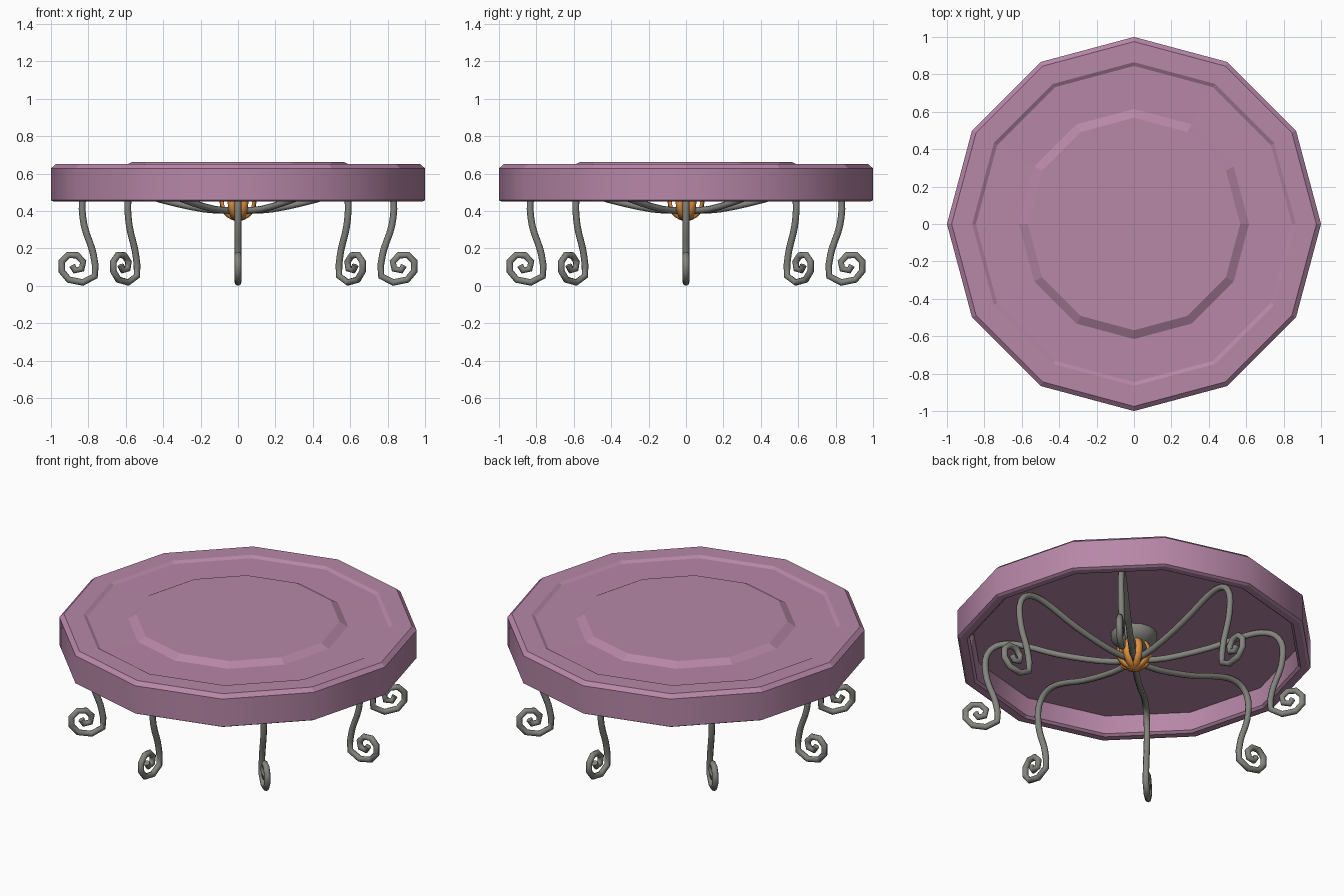
import bpy, bmesh, math
from mathutils import Vector

if "Cube" in bpy.data.objects:
    bpy.data.objects.remove(bpy.data.objects["Cube"])


def material(name, rgb):
    m = bpy.data.materials.new(name)
    m.diffuse_color = (*rgb, 1)
    m.use_nodes = True
    m.node_tree.nodes["Principled BSDF"].inputs["Base Color"].default_value = m.diffuse_color
    return m


MAUVE = material("mauve", (0.475, 0.242, 0.39))
IRON = material("iron grey", (0.23, 0.23, 0.21))
AMBER = material("amber", (0.74, 0.28, 0.05))


def finish(name, bm, mat):
    bmesh.ops.recalc_face_normals(bm, faces=bm.faces)
    me = bpy.data.meshes.new(name)
    bm.to_mesh(me)
    bm.free()
    me.materials.append(mat)
    ob = bpy.data.objects.new(name, me)
    bpy.context.collection.objects.link(ob)
    return ob


def lathe(name, profile, sides, mat, crisp):
    """Revolve (r, z) points about z; crisp keeps every ring edge hard."""
    bm = bmesh.new()
    rings = []
    for r, z in profile:
        if r == 0:
            rings.append([bm.verts.new((0, 0, z))] * sides)
        else:
            rings.append([bm.verts.new((r * math.cos(math.tau * i / sides),
                                        r * math.sin(math.tau * i / sides), z))
                          for i in range(sides)])
    for a, b in zip(rings, rings[1:]):
        for i in range(sides):
            j = (i + 1) % sides
            f = bm.faces.new(list(dict.fromkeys((a[i], a[j], b[j], b[i]))))
            f.smooth = True
    if crisp:
        bm.normal_update()
        for e in bm.edges:
            if abs(e.verts[0].co.z - e.verts[1].co.z) < 1e-6:
                e.smooth = False
        for f in bm.faces:
            f.smooth = abs(f.normal.z) < 0.3
    return finish(name, bm, mat)


def spline(pts, steps):
    """Catmull-Rom resampling of 2D points."""
    p = [Vector(q) for q in pts]
    p = [2 * p[0] - p[1]] + p + [2 * p[-1] - p[-2]]
    out = []
    for i in range(1, len(p) - 2):
        a, b, c, d = p[i - 1:i + 3]
        for k in range(steps):
            t = k / steps
            out.append(0.5 * (2 * b + (c - a) * t + (2 * a - 5 * b + 4 * c - d) * t * t
                              + (3 * b - a - 3 * c + d) * t ** 3))
    return out + [p[-2]]


def planar_tube(name, path, angle, wide, thick, sides, mat):
    """Sweep an elliptical section along an (r, z) path in the plane at angle."""
    bm = bmesh.new()
    out = Vector((math.cos(angle), math.sin(angle), 0))
    side = Vector((-math.sin(angle), math.cos(angle), 0))
    up = Vector((0, 0, 1))
    rings = []
    for i, p in enumerate(path):
        t = (path[min(i + 1, len(path) - 1)] - path[max(i - 1, 0)]).normalized()
        n = out * -t.y + up * t.x
        rings.append([bm.verts.new(out * p.x + up * p.y
                                   + n * thick * math.cos(math.tau * k / sides)
                                   + side * wide * math.sin(math.tau * k / sides))
                      for k in range(sides)])
    for a, b in zip(rings, rings[1:]):
        for k in range(sides):
            j = (k + 1) % sides
            bm.faces.new((a[k], a[j], b[j], b[k])).smooth = True
    bm.faces.new(rings[0])
    bm.faces.new(rings[-1])
    return finish(name, bm, mat)


# Twelve-sided hollow table top with a sunken ring and raised centre
lathe("table_top", [(0, 0.662), (0.568, 0.662), (0.615, 0.636), (0.845, 0.638),
                    (0.865, 0.650), (0.975, 0.650), (1, 0.628), (1, 0.458),
                    (0.985, 0.45), (0.945, 0.45), (0.93, 0.462), (0.92, 0.57), (0, 0.57)],
      12, MAUVE, True)

# Eight scrolled legs meeting under the centre
arm = spline([(0, 0.402), (0.18, 0.41), (0.42, 0.463), (0.60, 0.525), (0.71, 0.547),
              (0.79, 0.525), (0.832, 0.45), (0.822, 0.32), (0.78, 0.195), (0.763, 0.11)], 3)
scroll = [Vector(q) for q in [(0.765, 0.052), (0.83, 0.018), (0.905, 0.033), (0.942, 0.078),
                              (0.942, 0.13), (0.907, 0.165), (0.86, 0.163), (0.828, 0.128),
                              (0.836, 0.09), (0.872, 0.083), (0.887, 0.11)]]
for i in range(8):
    planar_tube(f"leg_{i + 1}", arm + scroll, math.tau * i / 8, 0.018, 0.018, 8, IRON)

# Grey boss fixed to the underside
lathe("boss", [(0, 0.475), (0.05, 0.483), (0.10, 0.51), (0.13, 0.545), (0.13, 0.57)],
      16, IRON, False)

# Amber ribbed cage hanging at the centre
rib = [Vector((0.094 * math.sin(math.radians(a)), 0.445 - 0.09 * math.cos(math.radians(a))))
       for a in range(0, 181, 18)]
for i in range(8):
    planar_tube(f"cage_rib_{i + 1}", rib, math.tau * (i + 0.5) / 8, 0.022, 0.009, 6, AMBER)
